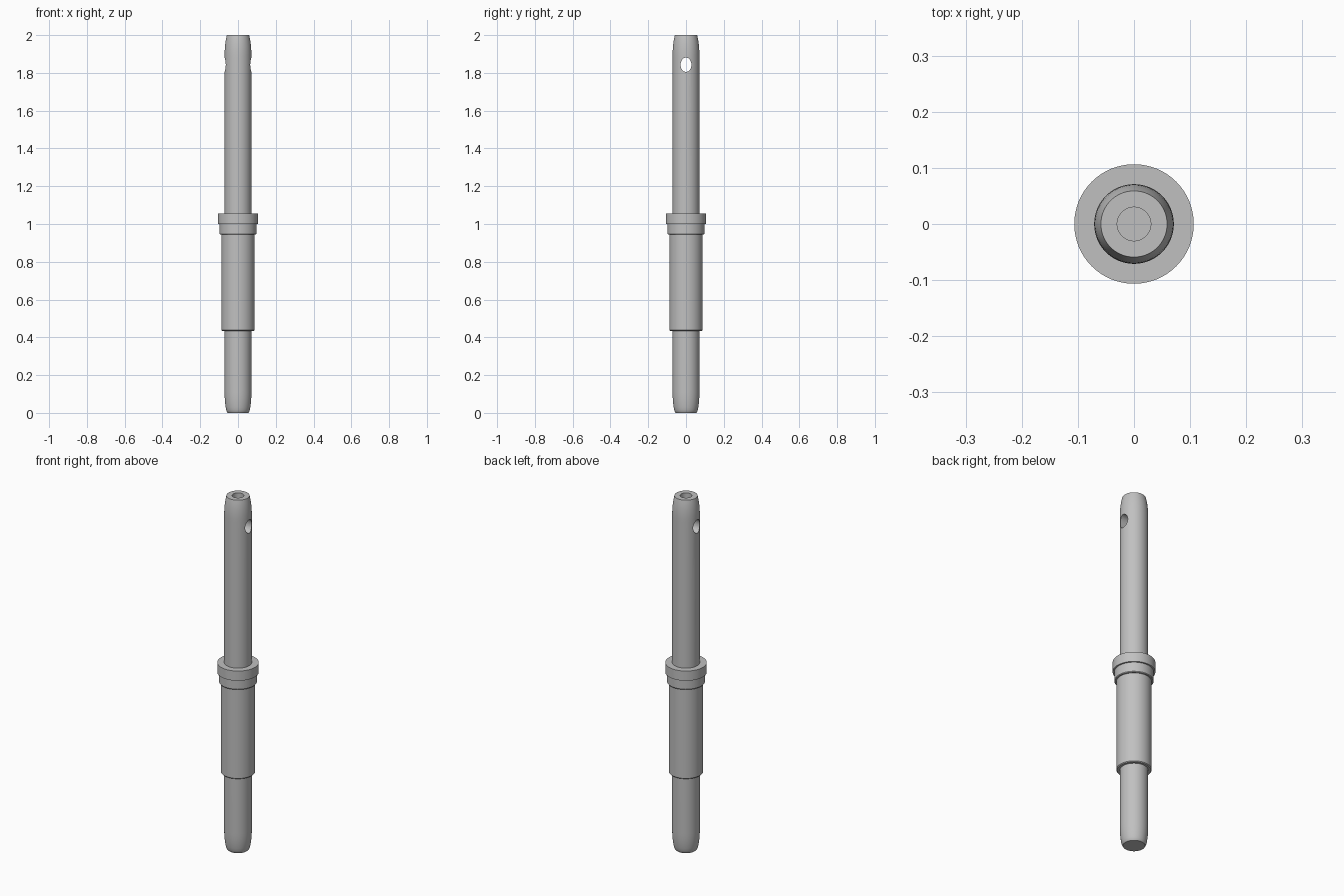
import bpy
import bmesh
import math

old = bpy.data.objects.get("Cube")
if old:
    bpy.data.objects.remove(old, do_unlink=True)

SEGMENTS = 64
SHAFT_R, END_R, BORE_R = 0.071, 0.059, 0.03
TAPER = 0.12

steel = bpy.data.materials.new("grey steel")
steel.use_nodes = True
colour = (0.53, 0.53, 0.53, 1)
steel.diffuse_color = colour
steel.node_tree.nodes["Principled BSDF"].inputs["Base Color"].default_value = colour


def lathe(name, profile):
    """Turn (radius, z) points into a closed solid around z."""
    bm = bmesh.new()
    verts = [bm.verts.new((r, 0, z)) for r, z in profile]
    edges = [bm.edges.new(pair) for pair in zip(verts, verts[1:])]
    bmesh.ops.spin(bm, geom=verts + edges, cent=(0, 0, 0), axis=(0, 0, 1),
                   angle=math.tau, steps=SEGMENTS)
    bmesh.ops.remove_doubles(bm, verts=bm.verts, dist=0.0001)
    bmesh.ops.recalc_face_normals(bm, faces=bm.faces)
    mesh = bpy.data.meshes.new(name)
    bm.to_mesh(mesh)
    bm.free()
    obj = bpy.data.objects.new(name, mesh)
    bpy.context.collection.objects.link(obj)
    mesh.materials.append(steel)
    return obj


def rounded_end(z_end, direction, steps=8):
    """Gentle curve from the full shaft in to the narrow end."""
    return [(SHAFT_R - (SHAFT_R - END_R) * (i / steps) ** 2.5,
             z_end - direction * TAPER * (1 - i / steps))
            for i in range(steps + 1)]


# Turned pin: lower shaft, sleeve, stepped ring, collar, upper shaft, bore
lower_end = [(0, 0), (END_R - 0.004, 0)] + [
    (r, max(z, 0.006)) for r, z in reversed(rounded_end(0, -1))]
shoulders = [
    (SHAFT_R, 0.434), (0.084, 0.434), (0.088, 0.438),
    (0.088, 0.944), (0.095, 0.944), (0.098, 0.948),
    (0.098, 1.0), (0.1065, 1.0), (0.1065, 1.055), (SHAFT_R, 1.055),
]
bore = [(BORE_R, 2), (BORE_R, 1.91), (0, 1.91)]
pin = lathe("turned_pin", lower_end + shoulders + rounded_end(2, 1) + bore)

# Oval cross hole through the upper shaft
bpy.ops.mesh.primitive_cylinder_add(vertices=32, radius=1, depth=0.4,
                                    location=(0, 0, 1.843),
                                    rotation=(0, math.pi / 2, 0))
cutter = bpy.context.object
cutter.name = "cross_hole_cutter"
cutter.scale = (0.038, 0.029, 1)
cutter.data.materials.append(steel)
cutter.hide_render = True
cutter.hide_viewport = False
bpy.context.view_layer.update()

cut = pin.modifiers.new("cross_hole", "BOOLEAN")
cut.operation = "DIFFERENCE"
cut.solver = "EXACT"
cut.object = cutter

bpy.ops.object.select_all(action="DESELECT")
pin.select_set(True)
bpy.context.view_layer.objects.active = pin
bpy.ops.object.modifier_apply(modifier=cut.name)
bpy.data.objects.remove(cutter, do_unlink=True)
bpy.ops.object.shade_smooth_by_angle(angle=math.radians(30))
